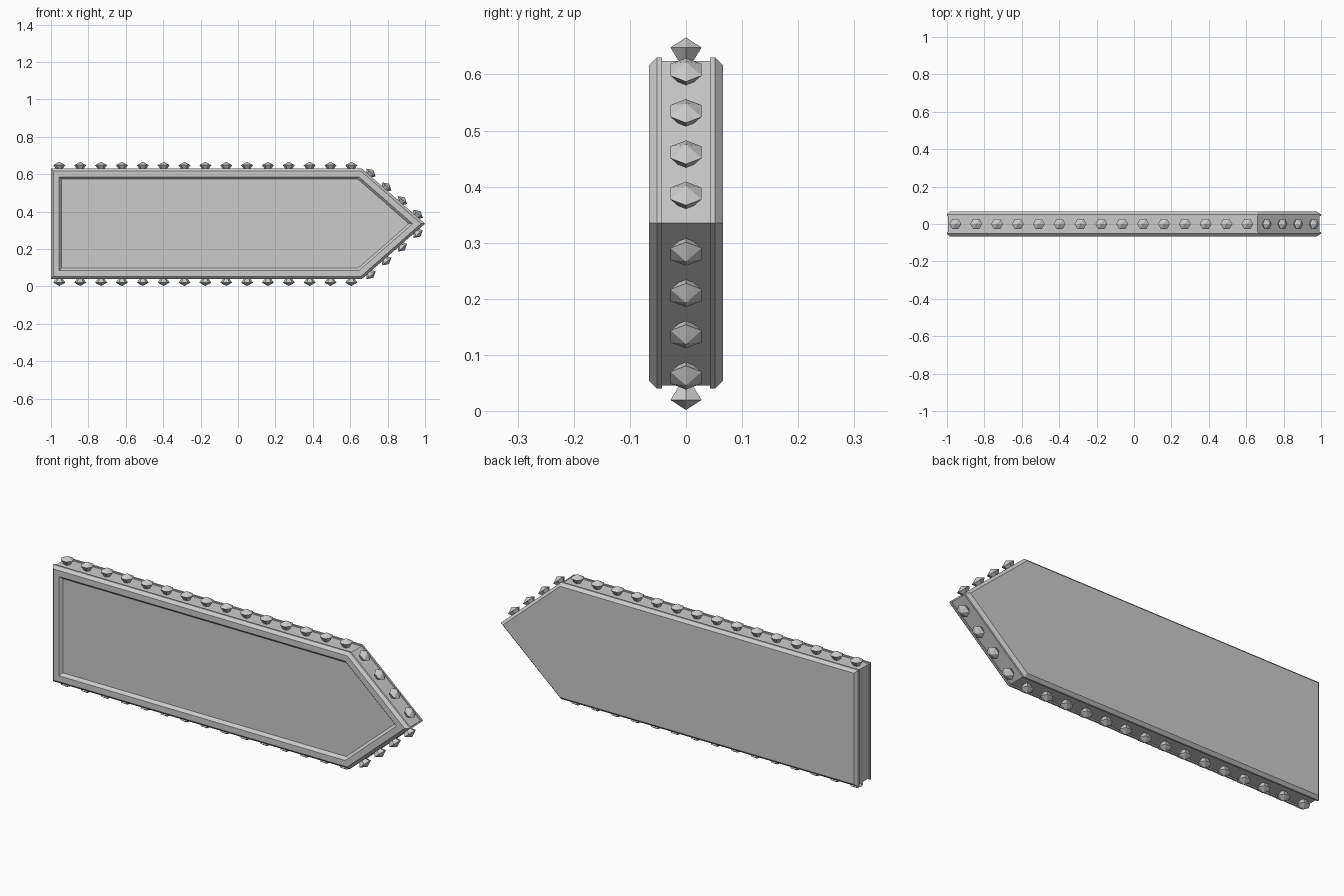
import bpy, bmesh, math
from mathutils import Vector, Matrix

if "Cube" in bpy.data.objects:
    bpy.data.objects.remove(bpy.data.objects["Cube"])

grey = bpy.data.materials.new("light grey")
grey.diffuse_color = (0.6, 0.6, 0.6, 1)
grey.use_nodes = True
grey.node_tree.nodes["Principled BSDF"].inputs["Base Color"].default_value = grey.diffuse_color

MID = 0.335
# Arrow outline in x, z, counter-clockwise
OUTLINE = [Vector(p) for p in
           [(-1, 0.04), (0.663, 0.04), (1, MID), (0.663, 0.63), (-1, 0.63)]]


def inset(points, d):
    """Move every edge of the outline inwards by d."""
    out = []
    for i, p in enumerate(points):
        a = (p - points[i - 1]).normalized()
        b = (points[(i + 1) % len(points)] - p).normalized()
        na, nb = Vector((-a.y, a.x)), Vector((-b.y, b.x))
        out.append(p + (na + nb) * (d / (1 + na.dot(nb))))
    return out


def finish(bm, name):
    bmesh.ops.recalc_face_normals(bm, faces=bm.faces)
    mesh = bpy.data.meshes.new(name)
    bm.to_mesh(mesh)
    bm.free()
    mesh.materials.append(grey)
    ob = bpy.data.objects.new(name, mesh)
    bpy.context.collection.objects.link(ob)
    return ob


# Sign body: recessed front panel, bevelled rims, shallow channel round the edge
SECTION = [(-0.052, 0.057), (-0.066, 0.044), (-0.066, 0.014), (-0.052, 0),
           (-0.043, 0), (-0.043, 0.006), (0.043, 0.006), (0.043, 0),
           (0.052, 0), (0.066, 0.014)]
bm = bmesh.new()
rings = [[bm.verts.new((p.x, y, p.y)) for p in inset(OUTLINE, d)]
         for y, d in SECTION]
bm.faces.new(rings[0])
bm.faces.new(rings[-1])
for r, s in zip(rings, rings[1:]):
    for i in range(len(r)):
        j = (i + 1) % len(r)
        bm.faces.new((r[i], r[j], s[j], s[i]))
finish(bm, "sign_body")


def add_bulb(bm, pos, normal):
    """Six-sided faceted bulb; pos is the centre of its widest ring."""
    along = Vector((normal.z, 0, -normal.x))
    side = normal.cross(along)
    ring = [bm.verts.new(pos + 0.032 * (along * math.cos(k * math.pi / 3)
                                        + side * math.sin(k * math.pi / 3)))
            for k in range(6)]
    for h in (0.018, -0.045):
        tip = bm.verts.new(pos + normal * h)
        for k in range(6):
            bm.faces.new((ring[k], ring[(k + 1) % 6], tip))


# Bulbs along the top and the upper slope, mirrored to the lower half
bm = bmesh.new()
shoulder = Vector((0.663, 0, 0.63))
slope = (Vector((1, 0, MID)) - shoulder).normalized()
slope_normal = Vector((-slope.z, 0, slope.x))
for i in range(15):
    add_bulb(bm, Vector((-0.955 + 0.1115 * i, 0, 0.648)), Vector((0, 0, 1)))
for i in range(4):
    add_bulb(bm, shoulder + slope * (0.051 + 0.1116 * i) + slope_normal * 0.016,
             slope_normal)
lower = bmesh.ops.duplicate(bm, geom=bm.verts[:] + bm.edges[:] + bm.faces[:])
bmesh.ops.transform(bm, verts=[v for v in lower["geom"]
                               if isinstance(v, bmesh.types.BMVert)],
                    matrix=Matrix.Translation((0, 0, 2 * MID - 0.002))
                    @ Matrix.Scale(-1, 4, (0, 0, 1)))
finish(bm, "edge_bulbs")
